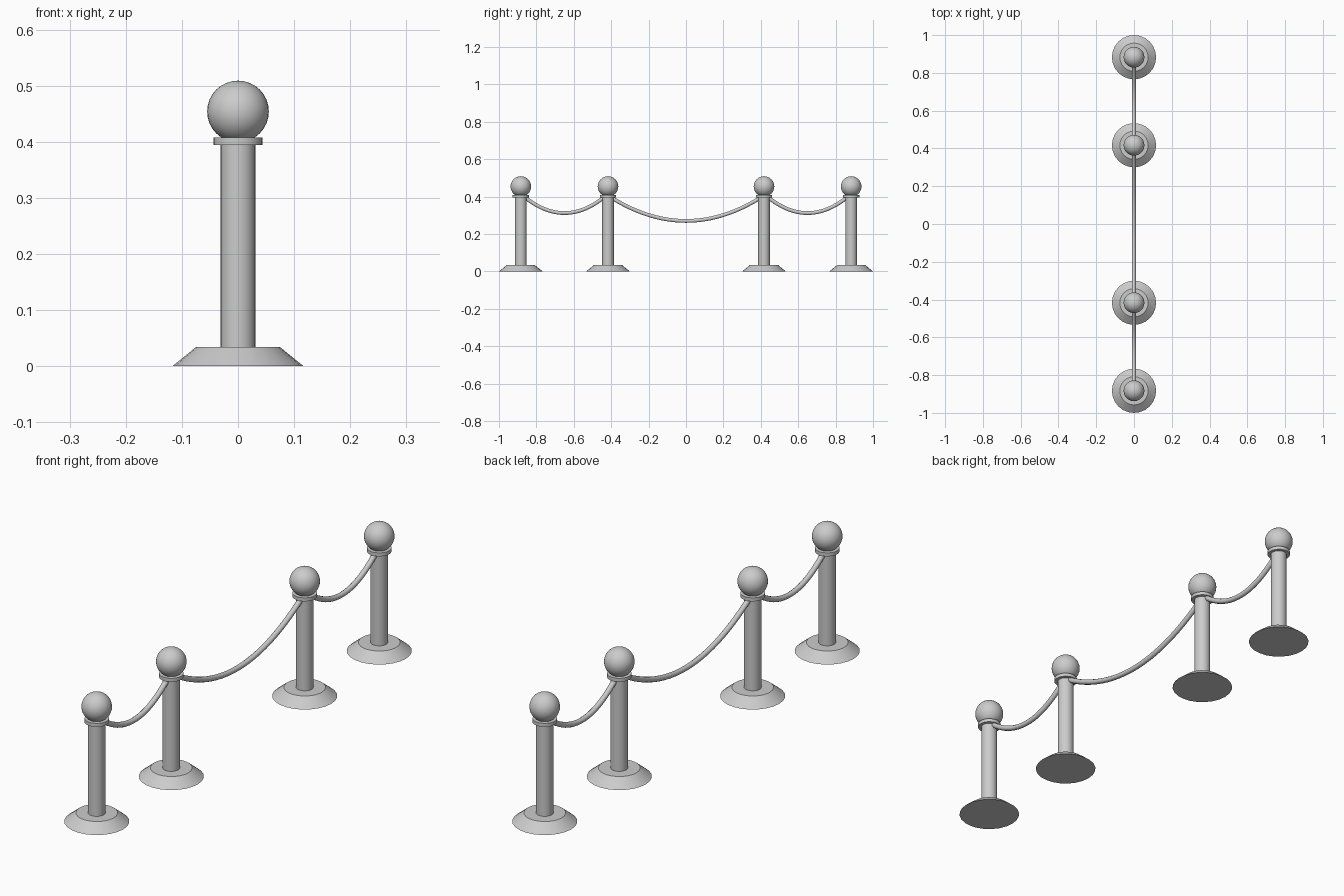
import bpy, bmesh, math

if "Cube" in bpy.data.objects:
    bpy.data.objects.remove(bpy.data.objects["Cube"])

def lathe(name, profile, y, sides):
    # Spin a (radius, z) profile into a closed solid around a post axis
    me = bpy.data.meshes.new(name)
    bm = bmesh.new()
    rings = [[bm.verts.new((r * math.cos(2 * math.pi * i / sides),
                            r * math.sin(2 * math.pi * i / sides), z))
              for i in range(sides)] for r, z in profile]
    for a, b in zip(rings, rings[1:]):
        for i in range(sides):
            j = (i + 1) % sides
            bm.faces.new((a[i], a[j], b[j], b[i]))
    bm.faces.new(rings[0][::-1])
    bm.faces.new(rings[-1])
    bm.to_mesh(me)
    bm.free()
    ob = bpy.data.objects.new(name, me)
    ob.location.y = y
    bpy.context.collection.objects.link(ob)
    smooth(ob)

def smooth(ob):
    bpy.ops.object.select_all(action='DESELECT')
    ob.select_set(True)
    bpy.context.view_layer.objects.active = ob
    bpy.ops.object.shade_smooth_by_angle(angle=math.radians(35))

def rope(name, y0, y1, z_end, z_low, r=0.0105, steps=24):
    # Sagging parabolic path with a round bevel
    cu = bpy.data.curves.new(name, 'CURVE')
    cu.dimensions = '3D'
    cu.bevel_depth = r
    cu.bevel_resolution = 3
    cu.use_fill_caps = True
    sp = cu.splines.new('POLY')
    sp.points.add(steps)
    for i, p in enumerate(sp.points):
        t = i / steps
        z = z_low + (z_end - z_low) * (2 * t - 1) ** 2
        p.co = (0, y0 + (y1 - y0) * t, z, 1)
    sp.use_smooth = True
    ob = bpy.data.objects.new(name, cu)
    bpy.context.collection.objects.link(ob)

# Four posts: base, pole, collar and ball
for y in (-0.883, -0.417, 0.417, 0.883):
    lathe("base", [(0.117, 0), (0.075, 0.034)], y, 24)
    lathe("pole", [(0.031, 0.03), (0.031, 0.398)], y, 24)
    lathe("collar", [(0.044, 0.394), (0.044, 0.408)], y, 24)
    bpy.ops.mesh.primitive_uv_sphere_add(segments=32, ring_count=16, radius=0.055,
                                         location=(0, y, 0.454))
    ball = bpy.context.object
    ball.name = "ball"
    smooth(ball)

# Ropes hung between neighbouring posts
rope("centre_rope", -0.395, 0.395, 0.392, 0.27)
for s in (-1, 1):
    rope("side_rope", s * 0.439, s * 0.861, 0.396, 0.312)
